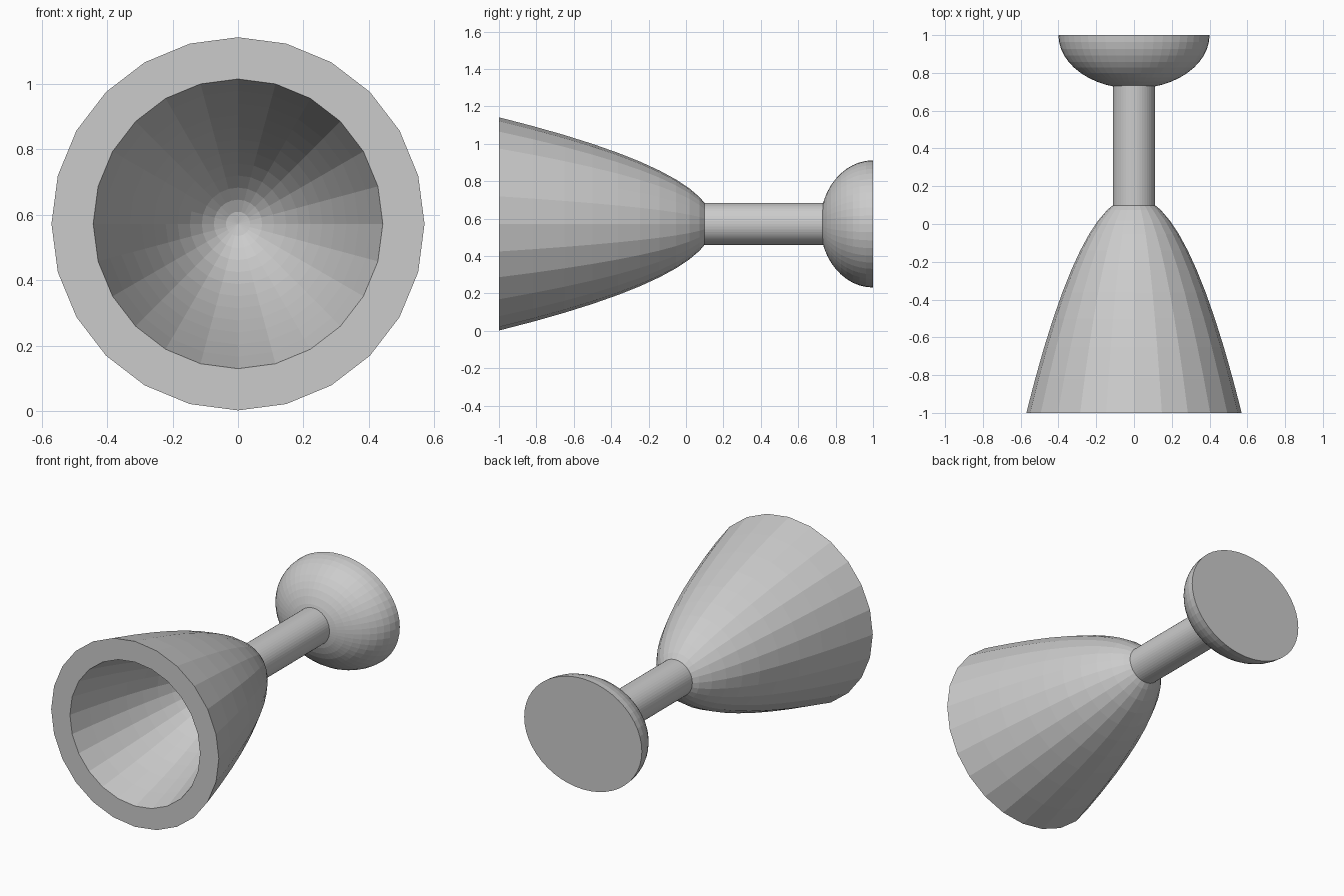
import bpy, bmesh
from math import sin, cos, pi, sqrt

cube = bpy.data.objects.get("Cube")
if cube:
    bpy.data.objects.remove(cube)

AXIS_Z = 0.572
RIM_Y = -1.0
RIM_R = 0.57
INNER_R = 0.4425
STEM_R = 0.112


def lathe(name, profile, sides, squash=1.0):
    """Turn (radius, y) points about the y axis; radius 0 makes a pole."""
    bm = bmesh.new()
    rings = []
    for r, y in profile:
        count = sides if r > 1e-6 else 1
        rings.append([bm.verts.new((r * cos(2 * pi * i / sides), y,
                                    r * squash * sin(2 * pi * i / sides)))
                      for i in range(count)])
    for a, b in zip(rings, rings[1:]):
        for i in range(sides):
            j = (i + 1) % sides
            corners = [a[i % len(a)], a[j % len(a)], b[j % len(b)], b[i % len(b)]]
            bm.faces.new(list(dict.fromkeys(corners)))
    # Close any open ends with a flat cap
    for ring in (rings[0], rings[-1]):
        if len(ring) > 1:
            bm.faces.new(ring)
    bmesh.ops.recalc_face_normals(bm, faces=bm.faces)
    mesh = bpy.data.meshes.new(name)
    bm.to_mesh(mesh)
    bm.free()
    obj = bpy.data.objects.new(name, mesh)
    obj.location.z = AXIS_Z
    bpy.context.collection.objects.link(obj)
    return obj


def paraboloid(radius, depth, steps=12):
    """Profile from the pole out to the rim."""
    return [(radius * t / steps, RIM_Y + depth * (1 - (t / steps) ** 2))
            for t in range(steps + 1)]


# Hollow faceted bowl: outer wall, flat rim, inner wall
outer = paraboloid(RIM_R, 1.145)
inner = paraboloid(INNER_R, 0.89)
lathe("bowl", outer + inner[::-1], 24)

# Round stem, its ends sunk into the bowl and the foot
lathe("stem", [(STEM_R, 0.09), (STEM_R, 0.76)], 48)

# Domed oval foot with a flat base
dome = [(0.4 * sin(pi / 2 * t / 12), 1 - 0.283 * cos(pi / 2 * t / 12))
        for t in range(13)]
lathe("foot", dome, 48, squash=0.85)
